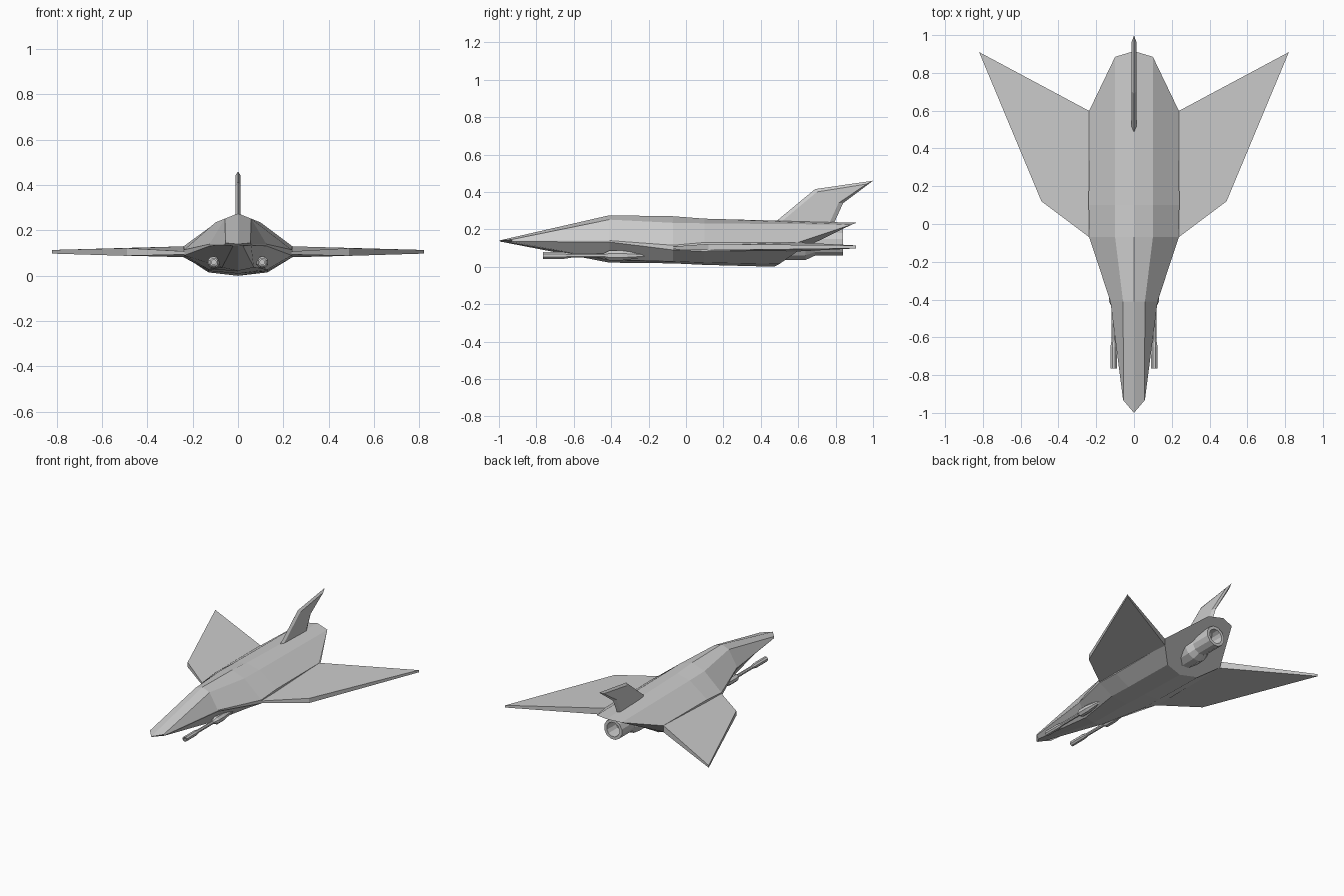
import bpy, bmesh, math

if "Cube" in bpy.data.objects:
    bpy.data.objects.remove(bpy.data.objects["Cube"])


def loft(name, rings, cap=True, wrap=False):
    """Skin a list of equal-length closed rings."""
    bm = bmesh.new()
    loops = [[bm.verts.new(p) for p in ring] for ring in rings]
    n = len(loops[0])
    pairs = list(zip(loops, loops[1:]))
    if wrap:
        pairs.append((loops[-1], loops[0]))
    for a, b in pairs:
        for i in range(n):
            j = (i + 1) % n
            bm.faces.new((a[i], a[j], b[j], b[i]))
    if cap and not wrap:
        bm.faces.new(loops[0])
        bm.faces.new(loops[-1])
    bmesh.ops.remove_doubles(bm, verts=bm.verts, dist=0.0005)
    bmesh.ops.recalc_face_normals(bm, faces=bm.faces)
    me = bpy.data.meshes.new(name)
    bm.to_mesh(me)
    bm.free()
    ob = bpy.data.objects.new(name, me)
    bpy.context.collection.objects.link(ob)
    return ob


def lathe(name, profile, x, z, sides, wrap=False):
    """Revolve (y, radius) points about an axis parallel to y."""
    rings = []
    for y, r in profile:
        ring = []
        for i in range(sides):
            a = 2 * math.pi * (i + 0.5) / sides
            ring.append((x + r * math.cos(a), y, z + r * math.sin(a)))
        rings.append(ring)
    return loft(name, rings, wrap=wrap)


# Fuselage: half sections, ridge to keel, mirrored into full rings
def station(y, pts):
    return [(x, y, z) for x, z in pts]


halves = [
    [(0, -1, .14), (.055, -.935, .145), (.058, -.93, .14),
     (.058, -.93, .135), (.022, -.955, .132), (0, -.99, .134)],
    station(-.41, [(0, .275), (.058, .252), (.125, .14), (.125, .132), (.07, .037), (0, .022)]),
    station(-.07, [(0, .27), (.1, .235), (.237, .115), (.237, .09), (.13, .028), (0, .018)]),
    station(.10, [(0, .257), (.1, .232), (.24, .13), (.24, .082), (.13, .022), (0, .01)]),
    [(0, .915, .235), (.1, .885, .225), (.237, .6, .13),
     (.237, .6, .085), (.13, .5, .015), (0, .47, 0)],
]
rings = [h + [(-x, y, z) for x, y, z in h[-2:0:-1]] for h in halves]
loft("fuselage", rings)

# Wings: swept plates, thick at the root and thin at the tip (x, y, top, bottom)
wing = [(.2, -.08, .108, .092), (.237, -.07, .108, .094), (.49, .12, .122, .088),
        (.82, .91, .114, .098), (.24, .6, .13, .082), (.2, .58, .13, .082)]
for s, side in ((1, "right"), (-1, "left")):
    loft(side + "_wing", [[(s * x, y, t) for x, y, t, b in wing],
                          [(s * x, y, b) for x, y, t, b in wing]])

# Tail fin: swept outline with bevelled front and rear edges
edge = [(.485, .245), (.69, .415), (1.0, .46), (.84, .34), (.79, .23)]
face = [(.515, .245), (.70, .40), (.965, .442), (.815, .34), (.765, .23)]
loft("tail_fin", [[(-.012, y, z) for y, z in face],
                  [(0, y, z) for y, z in edge],
                  [(.012, y, z) for y, z in face]])

# Engine: stepped hollow nozzle
lathe("engine_nozzle", [(.45, .07), (.5, .097), (.64, .097), (.69, .073), (.84, .073),
                        (.84, .052), (.74, .045)], 0, .13, 12)

# Guns: hollow muzzle, thin barrel and housing under the nose
gun = [(-.70, .011), (-.765, .011), (-.765, .019), (-.65, .019), (-.61, .012),
       (-.44, .012), (-.41, .028), (-.34, .028), (-.2, .008)]
for s, side in ((1, "right"), (-1, "left")):
    lathe(side + "_gun", gun, s * .107, .06, 8)
